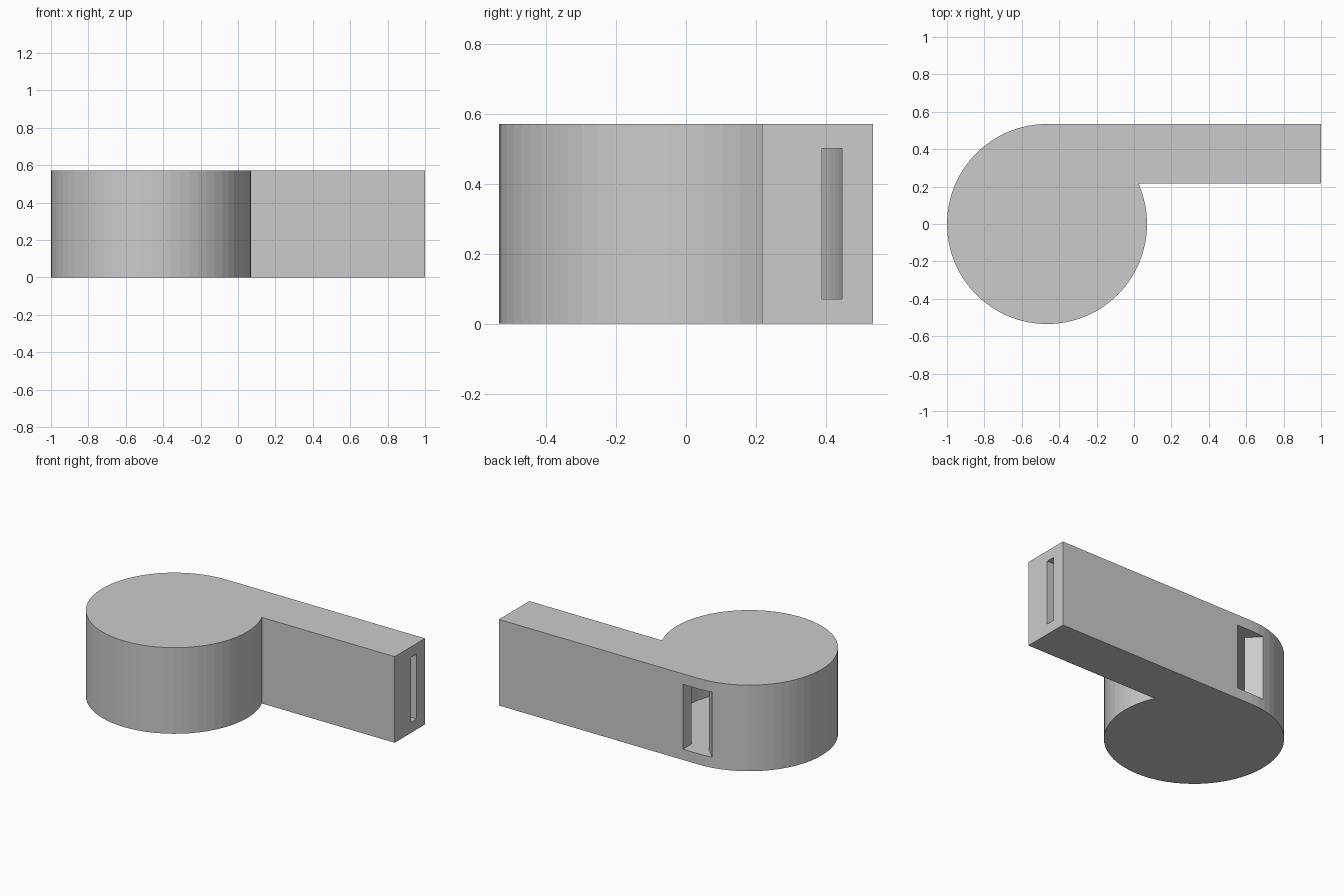
import bpy, bmesh, math

if "Cube" in bpy.data.objects:
    bpy.data.objects.remove(bpy.data.objects["Cube"])

CX = -0.465           # centre of the round chamber
R_OUT, R_IN = 0.535, 0.447
SEGS = 64


def arc(radius, start, end):
    """Points on the chamber circle, snapped to even segments between the ends."""
    step = 360 / SEGS
    angles = [start]
    angles += [k * step for k in range(2 * SEGS) if start + 0.5 < k * step < end - 0.5]
    angles.append(end)
    return [(CX + radius * math.cos(math.radians(a)),
             radius * math.sin(math.radians(a))) for a in angles]


def prism(name, outline, z0, z1):
    """Extrude a flat outline from z0 to z1."""
    bm = bmesh.new()
    face = bm.faces.new([bm.verts.new((x, y, z0)) for x, y in outline])
    top = bmesh.ops.extrude_face_region(bm, geom=[face])
    verts = [v for v in top["geom"] if isinstance(v, bmesh.types.BMVert)]
    bmesh.ops.translate(bm, verts=verts, vec=(0, 0, z1 - z0))
    bmesh.ops.recalc_face_normals(bm, faces=bm.faces)
    mesh = bpy.data.meshes.new(name)
    bm.to_mesh(mesh)
    bm.free()
    obj = bpy.data.objects.new(name, mesh)
    bpy.context.collection.objects.link(obj)
    return obj


grey = bpy.data.materials.new("plain_grey")
grey.diffuse_color = (0.6, 0.6, 0.6, 1)
grey.use_nodes = True
grey.node_tree.nodes["Principled BSDF"].inputs["Base Color"].default_value = grey.diffuse_color

# Whistle body: round chamber with a straight mouthpiece along its back tangent
stem_y = 0.217
stem_angle = 360 + math.degrees(math.asin(stem_y / R_OUT))
body = prism("whistle_body",
             arc(R_OUT, 90, stem_angle) + [(1, stem_y), (1, R_OUT)], 0, 0.572)
body.data.materials.append(grey)

# Hollow: air slot, back window with slanted lip, and inner chamber
slot_y = 0.39
slot_angle = 360 + math.degrees(math.asin(slot_y / R_IN))
hollow = prism("hollow_cutter",
               [(1.1, slot_y), (1.1, R_IN), (-0.352, R_IN), (-0.352, 0.6),
                (-0.634, 0.6)] + arc(R_IN, 92, slot_angle), 0.071, 0.502)
hollow.data.materials.append(grey)
hollow.hide_render = True
hollow.hide_set(True)

cut = body.modifiers.new("hollow", 'BOOLEAN')
cut.operation = 'DIFFERENCE'
cut.solver = 'EXACT'
cut.object = hollow

# Apply the cut and remove the helper
bpy.context.view_layer.objects.active = body
body.select_set(True)
bpy.ops.object.modifier_apply(modifier=cut.name)
bpy.data.objects.remove(hollow)
